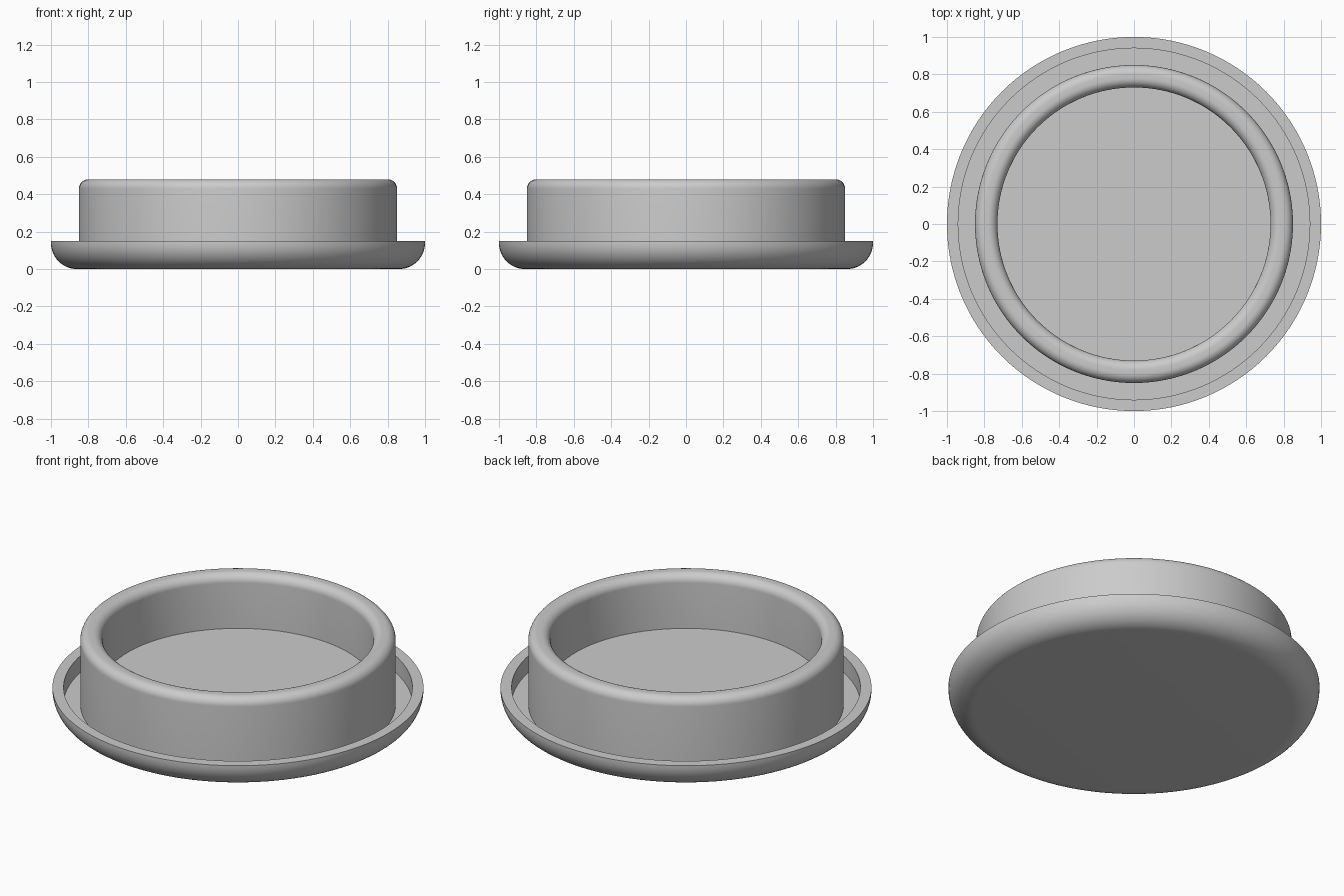
import bpy, bmesh
from math import sin, cos, pi, radians

cube = bpy.data.objects.get("Cube")
if cube:
    bpy.data.objects.remove(cube, do_unlink=True)

# Plain grey material
grey = bpy.data.materials.new("plain_grey")
grey.use_nodes = True
colour = (0.6, 0.6, 0.6, 1)
grey.diffuse_color = colour
bsdf = next(n for n in grey.node_tree.nodes if n.type == 'BSDF_PRINCIPLED')
bsdf.inputs["Base Color"].default_value = colour


def arc(cx, cz, r, start, end, steps=10):
    """Points (radius, z) along a fillet, angles in degrees."""
    angles = [radians(start + (end - start) * i / steps) for i in range(steps + 1)]
    return [(cx + r * cos(a), cz + r * sin(a)) for a in angles]


def lathe(name, profile, segments=128):
    """Turn a (radius, z) profile around the z axis into a closed solid."""
    bm = bmesh.new()
    verts = [bm.verts.new((x, 0, z)) for x, z in profile]
    edges = [bm.edges.new(pair) for pair in zip(verts, verts[1:])]
    bmesh.ops.spin(bm, geom=verts + edges, axis=(0, 0, 1), cent=(0, 0, 0),
                   angle=2 * pi, steps=segments, use_merge=False)
    bmesh.ops.remove_doubles(bm, verts=bm.verts, dist=0.0001)
    bmesh.ops.recalc_face_normals(bm, faces=bm.faces)
    mesh = bpy.data.meshes.new(name)
    bm.to_mesh(mesh)
    bm.free()
    mesh.materials.append(grey)
    obj = bpy.data.objects.new(name, mesh)
    bpy.context.collection.objects.link(obj)
    bpy.ops.object.select_all(action='DESELECT')
    obj.select_set(True)
    bpy.context.view_layer.objects.active = obj
    bpy.ops.object.shade_smooth_by_angle(angle=radians(30))
    return obj


# Main radii and heights
flange_r, lip_r, collar_r, bore_r = 1.0, 0.94, 0.85, 0.73
lip_z, groove_z, floor_z, top_z = 0.15, 0.05, 0.16, 0.48
base_fillet, rim_fillet = 0.14, 0.05

# Underside and rounded flange
profile = [(0, 0)]
profile += arc(flange_r - base_fillet, base_fillet, base_fillet, -90, 0, 14)
# Flat lip and the groove behind it
profile += [(flange_r, lip_z), (lip_r, lip_z), (lip_r, groove_z), (collar_r, groove_z)]
# Collar with a rounded rim
profile += arc(collar_r - rim_fillet, top_z - rim_fillet, rim_fillet, 0, 90)
profile += arc(bore_r + rim_fillet, top_z - rim_fillet, rim_fillet, 90, 180)
# Inner wall and raised floor
profile += [(bore_r, floor_z), (0, floor_z)]

lathe("flanged_cap", profile)
